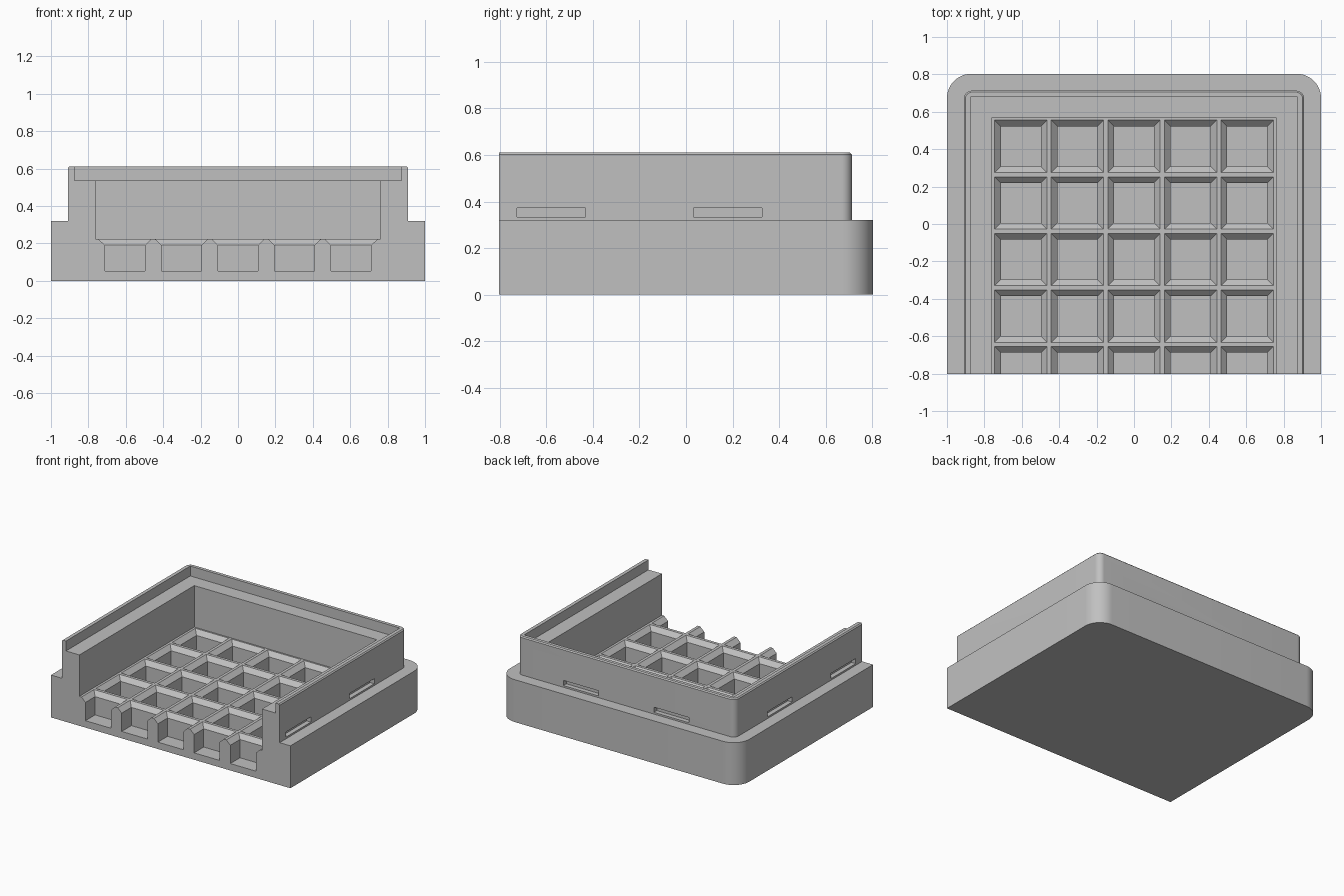
import bpy, bmesh, math

if "Cube" in bpy.data.objects:
    bpy.data.objects.remove(bpy.data.objects["Cube"], do_unlink=True)

FRONT, BACK = -0.803, 0.803
PITCH = 0.3025

grey = bpy.data.materials.new("plain grey")
grey.use_nodes = True
COLOUR = (0.53, 0.53, 0.53, 1)
grey.diffuse_color = COLOUR
grey.node_tree.nodes["Principled BSDF"].inputs["Base Color"].default_value = COLOUR


def rect(cx, cy, hx, hy):
    return [(cx - hx, cy - hy), (cx + hx, cy - hy), (cx + hx, cy + hy), (cx - hx, cy + hy)]


def round_back(half, back, r, steps=12):
    """Outline with rounded back corners, running past the front cut."""
    pts = [(-half, FRONT - 0.1), (half, FRONT - 0.1)]
    for side, start in ((1, 0), (-1, math.pi / 2)):
        for i in range(steps + 1):
            a = start + math.pi / 2 * i / steps
            pts.append((side * (half - r) + r * math.cos(a), back - r + r * math.sin(a)))
    return pts


def loft(bm, rings):
    """Closed solid through a stack of (outline, z) rings."""
    loops = [[bm.verts.new((x, y, z)) for x, y in pts] for pts, z in rings]
    bm.faces.new(loops[0][::-1])
    bm.faces.new(loops[-1])
    for low, high in zip(loops, loops[1:]):
        for i in range(len(low)):
            j = (i + 1) % len(low)
            bm.faces.new((low[i], low[j], high[j], high[i]))


def solid(name, stacks):
    bm = bmesh.new()
    for rings in stacks:
        loft(bm, rings)
    bmesh.ops.recalc_face_normals(bm, faces=bm.faces)
    mesh = bpy.data.meshes.new(name)
    bm.to_mesh(mesh)
    bm.free()
    mesh.materials.append(grey)
    ob = bpy.data.objects.new(name, mesh)
    bpy.context.collection.objects.link(ob)
    return ob


def box(cx, cy, hx, hy, z0, z1):
    return [(rect(cx, cy, hx, hy), z0), (rect(cx, cy, hx, hy), z1)]


def combine(target, tool, operation):
    mod = target.modifiers.new(tool.name, "BOOLEAN")
    mod.object, mod.operation, mod.solver = tool, operation, "EXACT"
    bpy.context.view_layer.objects.active = target
    bpy.ops.object.modifier_apply(modifier=mod.name)
    bpy.data.objects.remove(tool, do_unlink=True)


# Wide base and narrower wall with a fine chamfer on its top edge
tray = solid("tray", [[(round_back(1, BACK, 0.13), 0), (round_back(1, BACK, 0.13), 0.32)]])
wall = solid("wall", [[(round_back(0.91, 0.713, 0.045), 0.1),
                       (round_back(0.91, 0.713, 0.045), 0.602),
                       (round_back(0.902, 0.705, 0.037), 0.61)]])
combine(tray, wall, "UNION")

# Lid ledge and main cavity, both open at the front
for name, half, back, floor in (("ledge", 0.875, 0.68, 0.535), ("cavity", 0.763, 0.568, 0.222)):
    cy, hy = (back - 1.2) / 2, (back + 1.2) / 2
    combine(tray, solid(name, [box(0, cy, half, hy, floor, 0.8)]), "DIFFERENCE")

# Grid of square pockets with chamfered mouths
pockets = []
for col in range(5):
    for row in range(5):
        cx, cy = (col - 2) * PITCH, 0.415 - row * PITCH
        pockets.append([(rect(cx, cy, h, h), z) for h, z in
                        ((0.107, 0.052), (0.107, 0.19), (0.14, 0.222), (0.14, 0.3))])
combine(tray, solid("pockets", pockets), "DIFFERENCE")

# Shallow latch slots in the side and back walls
LENGTH, DEPTH = 0.147, 0.035
slots = [box(s * 0.91, y, DEPTH, LENGTH, 0.333, 0.372) for s in (-1, 1) for y in (-0.578, 0.18)]
slots += [box(s * 0.378, 0.713, LENGTH, DEPTH, 0.333, 0.372) for s in (-1, 1)]
combine(tray, solid("slots", slots), "DIFFERENCE")

# Flat cut across the front
combine(tray, solid("front_cut", [box(0, FRONT - 0.5, 2, 0.5, -1, 2)]), "DIFFERENCE")

# Smooth rounded corners, crisp edges elsewhere
bpy.ops.object.select_all(action="DESELECT")
tray.select_set(True)
bpy.context.view_layer.objects.active = tray
bpy.ops.object.shade_smooth_by_angle(angle=math.radians(30))
